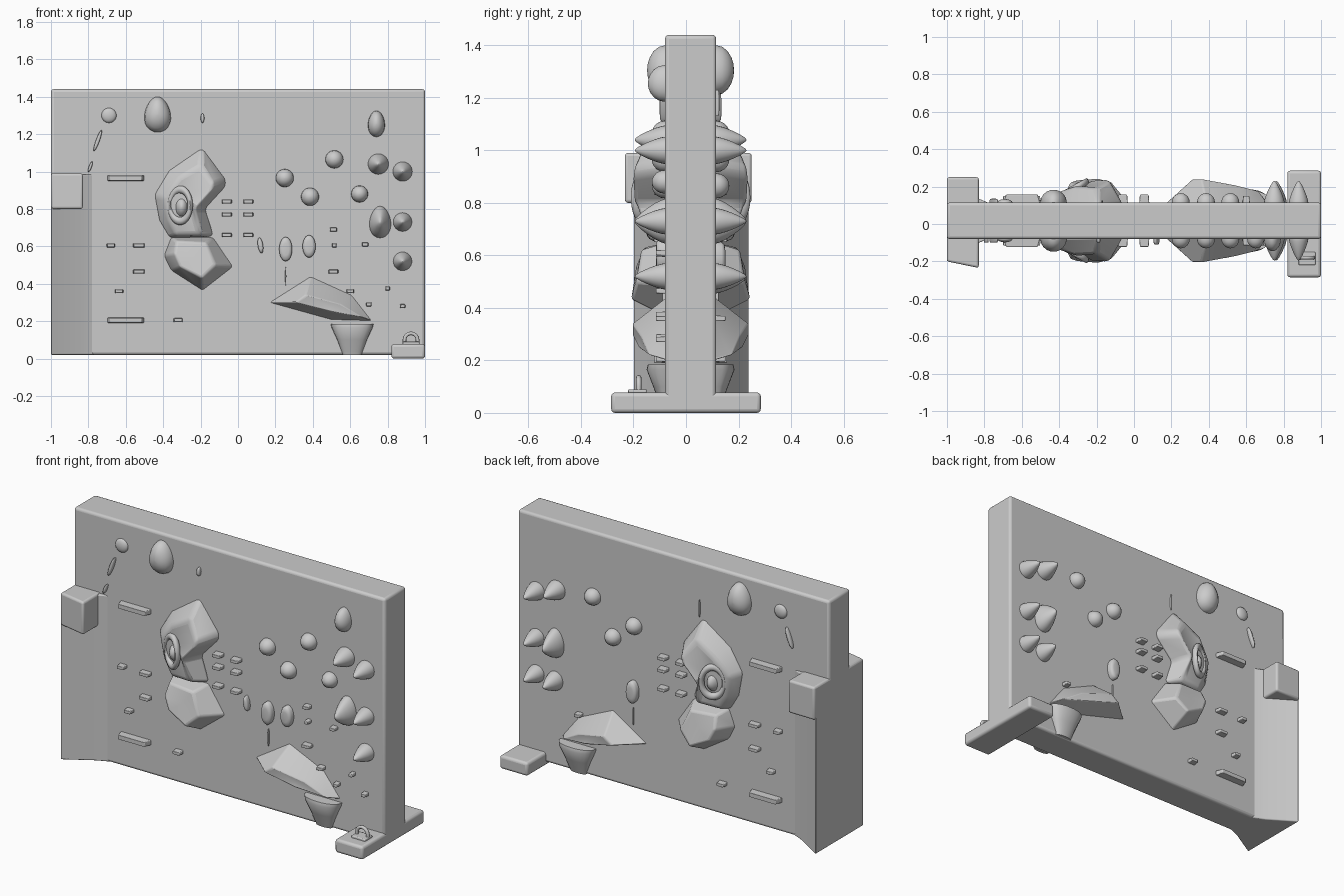
import bpy, bmesh, math
from mathutils import Vector

default = bpy.data.objects.get("Cube")
if default:
    bpy.data.objects.remove(default, do_unlink=True)

GREY = (0.6, 0.6, 0.6, 1)
stone = bpy.data.materials.new("plain_grey")
stone.use_nodes = True
stone.diffuse_color = GREY
stone.node_tree.nodes["Principled BSDF"].inputs["Base Color"].default_value = GREY

MID, HALF = 0.0175, 0.0975      # wall centre plane and half thickness
FRONT, BACK = -1, 1
SIDES = {FRONT: "front", BACK: "back"}


def finish(name, bm, bevel=0.0, angle=35):
    """Turn a bmesh into a shaded object with rounded edges."""
    bmesh.ops.recalc_face_normals(bm, faces=bm.faces)
    mesh = bpy.data.meshes.new(name)
    bm.to_mesh(mesh)
    bm.free()
    mesh.materials.append(stone)
    ob = bpy.data.objects.new(name, mesh)
    bpy.context.collection.objects.link(ob)
    if bevel:
        mod = ob.modifiers.new("rounding", "BEVEL")
        mod.width, mod.segments, mod.limit_method = bevel, 3, "ANGLE"
    bpy.ops.object.select_all(action="DESELECT")
    bpy.context.view_layer.objects.active = ob
    ob.select_set(True)
    bpy.ops.object.shade_smooth_by_angle(angle=math.radians(angle))
    return ob


def on_wall(side, x, z, depth):
    """Point at a given height above the wall surface."""
    return Vector((x, MID + side * (HALF + depth), z))


def skin(bm, rings):
    """Join rings of equal length and close both ends."""
    loops = [[bm.verts.new(p) for p in ring] for ring in rings]
    n = len(loops[0])
    for a, b in zip(loops, loops[1:]):
        for i in range(n):
            j = (i + 1) % n
            bm.faces.new((a[i], a[j], b[j], b[i]))
    bm.faces.new(loops[0])
    return bm.faces.new(loops[-1])


def prism(name, outline, z0, z1, bevel):
    bm = bmesh.new()
    skin(bm, [[(x, y, z) for x, y in outline] for z in (z0, z1)])
    return finish(name, bm, bevel)


def rect(x0, x1, y0, y1):
    return [(x0, y0), (x1, y0), (x1, y1), (x0, y1)]


def volume(name, side, base, top, bevel=0.012):
    """Faceted hold: a base outline on the wall joined to a raised outline."""
    bm = bmesh.new()
    cap = skin(bm, [[on_wall(side, x, z, -0.01) for x, z in base],
                    [on_wall(side, *p) for p in top]])
    bmesh.ops.poke(bm, faces=[cap])
    return finish(name, bm, bevel, angle=45)


def knob(name, side, x, z, rx, rz, depth, profile, taper=0.0, tilt=0.0):
    """Rounded hold turned from a (radius, height) profile."""
    bm = bmesh.new()
    rings = []
    for r, h in profile:
        ring = []
        for i in range(24):
            a = math.tau * i / 24
            u = rx * r * math.cos(a) * (1 - taper * math.sin(a))
            v = rz * r * math.sin(a)
            ring.append(on_wall(side, x + u * math.cos(tilt) + v * math.sin(tilt),
                                z + v * math.cos(tilt) - u * math.sin(tilt), depth * h))
        rings.append(ring)
    skin(bm, rings)
    return finish(name, bm, angle=60)


DOME = [(1, -0.1)] + [(math.cos(math.radians(a)), math.sin(math.radians(a)))
                      for a in (0, 20, 40, 60, 75, 88)]
SPIKE = [(1, -0.1), (1, 0), (0.95, 0.12), (0.82, 0.32), (0.62, 0.55),
         (0.36, 0.8), (0.14, 0.96), (0.02, 1)]
PILL = [(1, -0.2), (1, 0.6), (0.85, 0.9), (0.5, 1), (0.02, 1)]


def bar(name, side, x, z, width, height=0.022, depth=0.035):
    """Small ledge with a sloping front."""
    w, h = width / 2, height / 2
    base = rect(x - w, x + w, z - h, z + h)
    k = 0.85
    top = [(x + (px - x) * k, z + (pz - z) * k, depth) for px, pz in base]
    return volume(name, side, base, top, 0.004)


# Wall slab, end pillar with its cap, and foot
prism("wall_slab", rect(-1, 1, MID - HALF, MID + HALF), 0.02, 1.44, 0.015)
prism("end_pillar", [(-1, -0.2), (-0.84, -0.105), (-0.77, -0.075),
                     (-0.77, 0.11), (-0.84, 0.14), (-1, 0.24)], 0.02, 0.985, 0.006)
prism("pillar_cap", [(-1, -0.2), (-0.83, -0.235), (-0.83, 0.25), (-1, 0.25)],
      0.8, 0.99, 0.012)
prism("foot", rect(0.82, 1, -0.285, 0.285), 0, 0.078, 0.015)

# Metal loop on the foot
curve = bpy.data.curves.new("foot_loop", "CURVE")
curve.dimensions = "3D"
curve.bevel_depth, curve.bevel_resolution = 0.01, 2
path = curve.splines.new("POLY")
arch = [(0.89, 0.07)] + [(0.925 + 0.035 * math.cos(a), 0.1 + 0.035 * math.sin(a))
                         for a in [math.pi * (1 - i / 8) for i in range(9)]] + [(0.96, 0.07)]
path.points.add(len(arch) - 1)
for pt, (x, z) in zip(path.points, arch):
    pt.co = (x, -0.18, z, 1)
curve.materials.append(stone)
bpy.context.collection.objects.link(bpy.data.objects.new("foot_loop", curve))
prism("loop_plate", rect(0.88, 0.97, -0.22, -0.15), 0.07, 0.09, 0.005)

# Outlines of the large faceted holds
UPPER = [(-.19, 1.14), (-.06, .96), (-.06, .92), (-.17, .8), (-.12, .65),
         (-.37, .64), (-.43, .74), (-.455, .88), (-.375, 1.01)]
UPPER_TOP = [(-.2, 1.03, .08), (-.13, .94, .12), (-.14, .9, .125), (-.23, .8, .12),
             (-.2, .66, .07), (-.33, .66, .06), (-.37, .74, .06), (-.4, .86, .06),
             (-.31, .97, .09)]
LOWER = [(-.36, .65), (-.13, .65), (-.02, .49), (-.19, .36), (-.36, .47), (-.4, .55)]
LOWER_TOP = [(-.33, .63, .08), (-.17, .62, .09), (-.12, .5, .11), (-.19, .43, .13),
             (-.31, .49, .12), (-.34, .56, .11)]
WEDGE = [(.16, .3), (.39, .445), (.61, .345), (.72, .2), (.5, .205)]
WEDGE_TOP = [(.31, .3, .125), (.36, .34, .125), (.55, .29, .09), (.67, .22, .06),
             (.5, .25, .1)]

# Holds repeated on both faces: x, z, size
PAIR_SPIKES = [(.75, 1.04, .055), (.88, 1.0, .052), (.88, .73, .05), (.88, .52, .05)]
ROUNDS = [(.515, 1.065), (.25, .965), (.385, .865)]
BARS = [(-.68, .605, .045), (-.53, .605, .065), (-.53, .465, .065), (-.635, .36, .045),
        (-.32, .205, .05), (.6, .36, .04)]
FRONT_BARS = [(.51, .69, .04), (.515, .605, .025), (.68, .61, .035), (.51, .465, .055),
              (.7, .29, .03), (.8, .375, .025), (.88, .28, .03)]

for side, label in SIDES.items():
    # Large holds
    volume(label + "_upper_volume", side, UPPER, UPPER_TOP, 0.02)
    volume(label + "_lower_volume", side, LOWER, LOWER_TOP)
    volume(label + "_wedge_volume", side, WEDGE, WEDGE_TOP, 0.008)

    # Raised lip and bulb in the upper volume
    bm = bmesh.new()
    rings = []
    for i in range(32):
        a = math.tau * i / 32
        ring = []
        for j in range(8):
            b = math.tau * j / 8
            r = 1 + 0.25 * math.cos(b)
            ring.append(on_wall(side, -.31 + .055 * r * math.cos(a),
                                .82 + .085 * r * math.sin(a),
                                .08 + .02 * math.sin(b) + .03 * math.cos(a)))
        rings.append([bm.verts.new(p) for p in ring])
    for i in range(32):
        a, b = rings[i], rings[(i + 1) % 32]
        for j in range(8):
            k = (j + 1) % 8
            bm.faces.new((a[j], a[k], b[k], b[j]))
    finish(label + "_volume_lip", bm, angle=60)
    knob(label + "_volume_bulb", side, -.3, .81, .045, .07, .105, DOME)

    # Funnel below the wedge: a half bowl standing on the wall
    bm = bmesh.new()
    levels = [(.02, .05, .02), (.1, .08, .05), (.165, .11, .075), (.185, .115, .07)]
    skin(bm, [[on_wall(side, .61 + w * math.cos(a), z, d * math.sin(a) ** 0.7 - .005)
               for a in [math.pi * (i + 0.001) / 12.01 for i in range(13)]]
              for z, w, d in levels])
    finish(label + "_funnel", bm)

    # Pointed and rounded holds
    for x, z, r in PAIR_SPIKES:
        knob(label + "_spike_hold", side, x, z, r, r, .115, SPIKE)
    knob(label + "_tall_spike_hold", side, .76, .73, .057, .085, .115, SPIKE, 0.15)
    for x, z in ROUNDS:
        knob(label + "_round_hold", side, x, z, .048, .048, .05, DOME)
    knob(label + "_egg_hold", side, -.43, 1.305, .07, .095, .068, DOME, 0.18)
    knob(label + "_soft_dome", side, -.69, 1.3, .04, .04, .018, DOME)
    knob(label + "_oval_hold", side, .255, .585, .035, .065, .035, PILL)
    knob(label + "_slanted_strip", side, -.75, 1.165, .01, .06, .02, PILL, 0, 0.35)
    knob(label + "_thin_peg", side, .255, .44, .003, .05, .01, PILL)

    # Long bars, double ladder of ledges and small ledges
    for z in (.965, .205):
        bar(label + "_long_bar", side, -.6, z, .2, .03, .042)
    for z in (.84, .77, .66):
        for x in (-.06, .055):
            bar(label + "_ladder_ledge", side, x, z, .055, .022, .042)
    for x, z, w in BARS + (FRONT_BARS if side == FRONT else []):
        bar(label + "_small_ledge", side, x, z, w)

# Holds found on one face only
knob("front_high_egg", FRONT, .74, 1.255, .045, .07, .065, DOME, 0.1)
knob("front_side_round", FRONT, .65, .88, .045, .045, .05, DOME)
knob("front_second_oval", FRONT, .38, .6, .035, .06, .035, PILL)
knob("front_narrow_oval", FRONT, .12, .605, .014, .042, .03, PILL, 0, -0.15)
knob("front_small_peg", FRONT, -.19, 1.285, .01, .025, .02, PILL)
knob("front_low_strip", FRONT, -.79, 1.025, .008, .03, .02, PILL, 0, 0.35)
knob("back_low_spike", BACK, .76, .51, .05, .055, .11, SPIKE)
knob("back_thin_peg", BACK, -.17, 1.18, .003, .05, .012, PILL)
